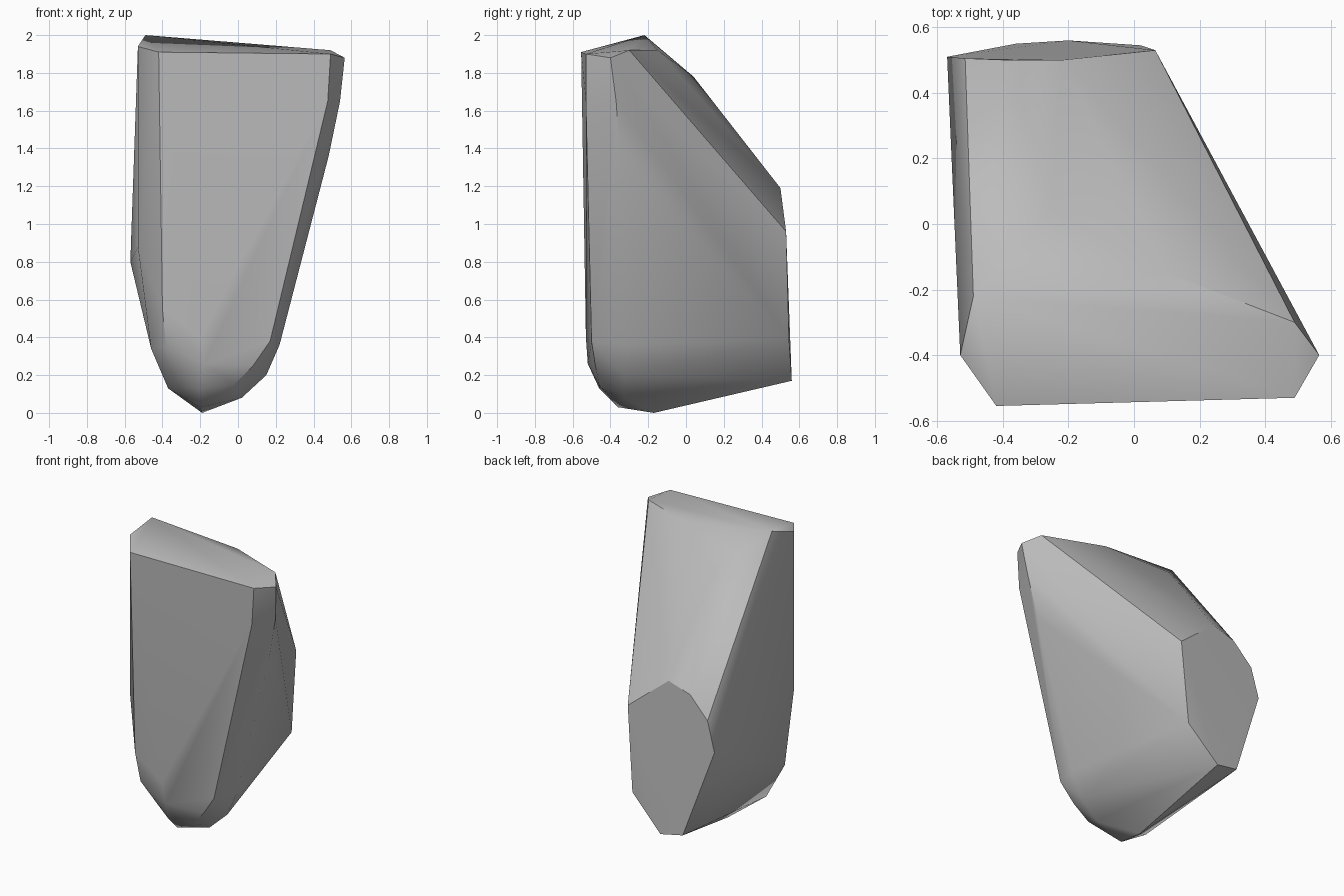
import bpy
import bmesh
import math
from mathutils import Vector

# Remove only the default cube
default_cube = bpy.data.objects.get("Cube")
if default_cube:
    bpy.data.objects.remove(default_cube, do_unlink=True)


def make_material(name, value):
    """One flat neutral colour, shown in viewport and render."""
    material = bpy.data.materials.new(name)
    material.use_nodes = True
    colour = (value, value, value, 1)
    material.diffuse_color = colour
    shader = material.node_tree.nodes["Principled BSDF"]
    shader.inputs["Base Color"].default_value = colour
    return material


def hull_object(name, outlines, material, flat_angle, sharp_angle):
    """Wrap a tight convex skin around the given corner outlines."""
    bm = bmesh.new()
    for outline in outlines:
        for corner in outline:
            bm.verts.new(Vector(corner))
    result = bmesh.ops.convex_hull(bm, input=bm.verts[:], use_existing_faces=False)
    unused = {v for v in result["geom_interior"] + result["geom_unused"]
              if isinstance(v, bmesh.types.BMVert) and v.is_valid}
    bmesh.ops.delete(bm, geom=list(unused), context="VERTS")
    # Merge the almost coplanar triangles into broad facets
    bmesh.ops.dissolve_limit(bm, angle_limit=math.radians(flat_angle),
                             verts=bm.verts[:], edges=bm.edges[:])
    bmesh.ops.recalc_face_normals(bm, faces=bm.faces[:])
    mesh = bpy.data.meshes.new(name)
    bm.to_mesh(mesh)
    bm.free()
    mesh.materials.append(material)
    obj = bpy.data.objects.new(name, mesh)
    bpy.context.collection.objects.link(obj)
    bpy.ops.object.select_all(action="DESELECT")
    obj.select_set(True)
    bpy.context.view_layer.objects.active = obj
    bpy.ops.object.shade_smooth_by_angle(angle=math.radians(sharp_angle))
    return obj


# Sloping cap: bevelled front edge, peak on the right, shallow back ridge
cap = [(-.42, -.555, 1.91), (.49, -.53, 1.9), (.565, -.4, 1.88),
       (.49, -.3, 1.92), (.1, -.15, 1.92), (-.49, -.22, 2), (-.53, -.4, 1.94)]

# Bulge on the sloping upper back
back_bulge = [(-.25, .04, 1.78)]

# Flat facet closing the back
back_facet = [(.065, .53, .96), (-.22, .5, 1.19), (-.38, .5, 1.14),
              (-.515, .505, 1), (-.57, .51, .8), (-.36, .55, .2),
              (-.2, .56, .17), (.02, .545, .39)]

# Outer rim of the front bevel, down the left side
left_rim = [(.54, -.37, 1.65), (.48, -.35, 1.36), (.22, -.33, .36),
            (.15, -.33, .2), (.02, -.33, .08), (.09, .3, .46)]

# Inner rim of the front bevel, down the left side
front_left_rim = [(.475, -.53, 1.65), (.17, -.5, .38),
                  (.08, -.48, .25), (-.02, -.46, .15)]

# Lower front, rounding under to the base
nose = [(-.2, -.53, .4), (-.18, -.52, .26), (-.2, -.46, .13),
        (-.2, -.36, .03), (-.19, -.17, 0)]

# Rim down the right side
right_rim = [(-.4, -.53, .55), (-.38, -.5, .35), (-.53, -.4, .88),
             (-.46, -.4, .34), (-.37, -.33, .13)]

stone_grey = make_material("stone_grey", .5)
hull_object("stone_block",
            [cap, back_bulge, back_facet, left_rim, front_left_rim, nose, right_rim],
            stone_grey, flat_angle=2, sharp_angle=33)
